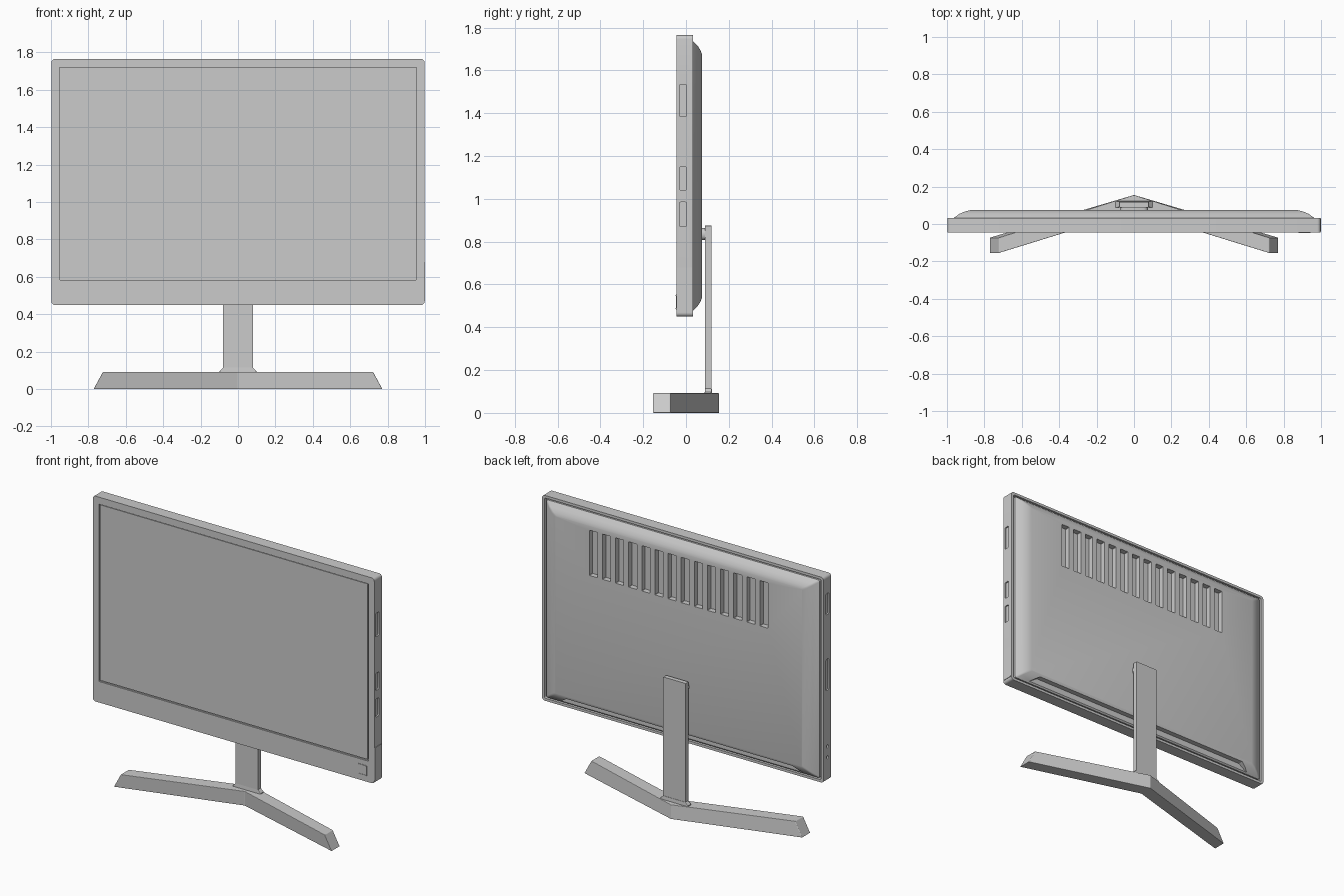
import bpy, bmesh, math

if "Cube" in bpy.data.objects:
    bpy.data.objects.remove(bpy.data.objects["Cube"])


def rounded(cx, cy, w, h, r, n=5):
    """Outline of a rounded rectangle of full size w by h."""
    pts = []
    for k, (sx, sy) in enumerate([(1, 1), (-1, 1), (-1, -1), (1, -1)]):
        for i in range(n + 1):
            a = math.pi / 2 * (k + i / n)
            pts.append((cx + sx * (w / 2 - r) + r * math.cos(a),
                        cy + sy * (h / 2 - r) + r * math.sin(a)))
    return pts


def loft(bm, rings):
    """Skin a stack of matching rings and cap both ends."""
    vs = [[bm.verts.new(p) for p in ring] for ring in rings]
    n = len(vs[0])
    for a, b in zip(vs, vs[1:]):
        for i in range(n):
            j = (i + 1) % n
            bm.faces.new((a[i], a[j], b[j], b[i]))
    bm.faces.new(vs[0][::-1])
    bm.faces.new(vs[-1])


def along_y(bm, pts, y0, y1):
    loft(bm, [[(x, y, z) for x, z in pts] for y in (y0, y1)])


def along_x(bm, pts, x0, x1):
    loft(bm, [[(x, y, z) for y, z in pts] for x in (x0, x1)])


def finish(bm, name, smooth=None, bevel=0):
    bmesh.ops.recalc_face_normals(bm, faces=bm.faces)
    me = bpy.data.meshes.new(name)
    bm.to_mesh(me)
    bm.free()
    ob = bpy.data.objects.new(name, me)
    bpy.context.collection.objects.link(ob)
    if bevel:
        m = ob.modifiers.new("soft_edges", 'BEVEL')
        m.width, m.segments = bevel, 2
    if smooth:
        activate(ob)
        bpy.ops.object.shade_smooth_by_angle(angle=math.radians(smooth))
    return ob


def activate(ob):
    bpy.ops.object.select_all(action='DESELECT')
    ob.select_set(True)
    bpy.context.view_layer.objects.active = ob


def cut(ob, cutter):
    m = ob.modifiers.new("cut", 'BOOLEAN')
    m.operation, m.solver, m.object = 'DIFFERENCE', 'EXACT', cutter
    activate(ob)
    bpy.ops.object.modifier_apply(modifier=m.name)
    bpy.data.objects.remove(cutter)


ZC, H = 1.107, 1.315

# Display housing
bm = bmesh.new()
along_y(bm, rounded(0, ZC, 1.994, H, 0.018), -0.045, 0.032)
housing = finish(bm, "housing")

# Housing recesses: screen opening, rear groove, side ports and jacks
bm = bmesh.new()
along_y(bm, rounded(0, 1.152, 1.91, 1.136, 0.003, 1), -0.06, -0.035)
along_y(bm, rounded(0, ZC, 1.96, 1.282, 0.01), 0.014, 0.06)
for z0, z1 in [(1.385, 1.535), (1.04, 1.15), (0.87, 0.985)]:
    along_x(bm, rounded(-0.014, (z0 + z1) / 2, 0.034, z1 - z0, 0.008), 0.988, 1.02)
for z0, z1 in [(1.515, 1.65), (1.03, 1.23)]:
    along_x(bm, rounded(-0.008, (z0 + z1) / 2, 0.026, z1 - z0, 0.006), -1.02, -0.988)
for z in (0.60, 0.67):
    along_x(bm, rounded(-0.008, z, 0.02, 0.02, 0.0099), -1.02, -0.988)
cut(housing, finish(bm, "housing_cutter"))
activate(housing)
bpy.ops.object.shade_smooth_by_angle(angle=math.radians(30))

# Screen panel, leaving a thin shadow gap
bm = bmesh.new()
along_y(bm, rounded(0, 1.154, 1.896, 1.124, 0.003, 1), -0.042, -0.03)
finish(bm, "screen")

# Raised rear cover with sloping edges
bm = bmesh.new()
profile = [(0.010, 0.0, 0.0), (0.030, 0.0, 0.0), (0.054, 0.034, 0.024),
           (0.067, 0.064, 0.045), (0.074, 0.092, 0.062)]
loft(bm, [[(x, y, z) for x, z in rounded(0, ZC, 1.935 - 2 * ix, 1.266 - 2 * iz, 0.01, 3)]
          for y, ix, iz in profile])
cover = finish(bm, "rear_cover")

# Ventilation slots and the connector bay along the lower slope
bm = bmesh.new()
for i in range(14):
    along_y(bm, rounded((i - 6.5) * 0.093, 1.505, 0.058, 0.29, 0.002, 1), 0.04, 0.1)
along_y(bm, [(-0.86, 0.482), (0.86, 0.482), (0.80, 0.522), (-0.80, 0.522)], 0.036, 0.1)
cut(cover, finish(bm, "cover_cutter"))
activate(cover)
bpy.ops.object.shade_smooth_by_angle(angle=math.radians(28))

# Side panel at the lower right edge
bm = bmesh.new()
along_x(bm, rounded(-0.006, 0.575, 0.070, 0.21, 0.003, 2), 0.99, 1.0)
finish(bm, "side_panel")

# Control plate with two thin key bars
bm = bmesh.new()
along_y(bm, rounded(0.912, 0.518, 0.064, 0.07, 0.003, 2), -0.047, -0.04)
finish(bm, "control_plate")
bm = bmesh.new()
for z in (0.488, 0.548):
    along_y(bm, rounded(0.912, z, 0.056, 0.006, 0.001, 1), -0.049, -0.044)
finish(bm, "control_keys")

# Stand column and mount
bm = bmesh.new()
along_y(bm, rounded(0, 0.475, 0.158, 0.80, 0.003, 2), 0.089, 0.118)
finish(bm, "stand_column")
bm = bmesh.new()
along_y(bm, rounded(0, 0.835, 0.15, 0.056, 0.025), 0.068, 0.095)
finish(bm, "stand_mount", smooth=30)

# Flared collar at the foot of the column
bm = bmesh.new()
loft(bm, [[(x, y, z) for x, y in rounded(0, 0.1045, w, d, 0.004, 2)]
          for z, w, d in [(0.08, 0.2, 0.036), (0.097, 0.196, 0.034), (0.115, 0.158, 0.031)]])
finish(bm, "stand_collar")

# V-shaped foot: mirrored legs swept from the centre to slanted ends
bm = bmesh.new()
loft(bm, [
    [(s * xb, yf, 0), (s * xb, yb, 0), (s * xt, yb, 0.092), (s * xt, yf, 0.092)]
    for s, xb, xt, yf, yb in [(-1, 0.772, 0.722, -0.155, -0.073),
                              (1, 0, 0, 0.068, 0.155),
                              (1, 0.772, 0.722, -0.155, -0.073)]])
finish(bm, "stand_foot", bevel=0.003)
